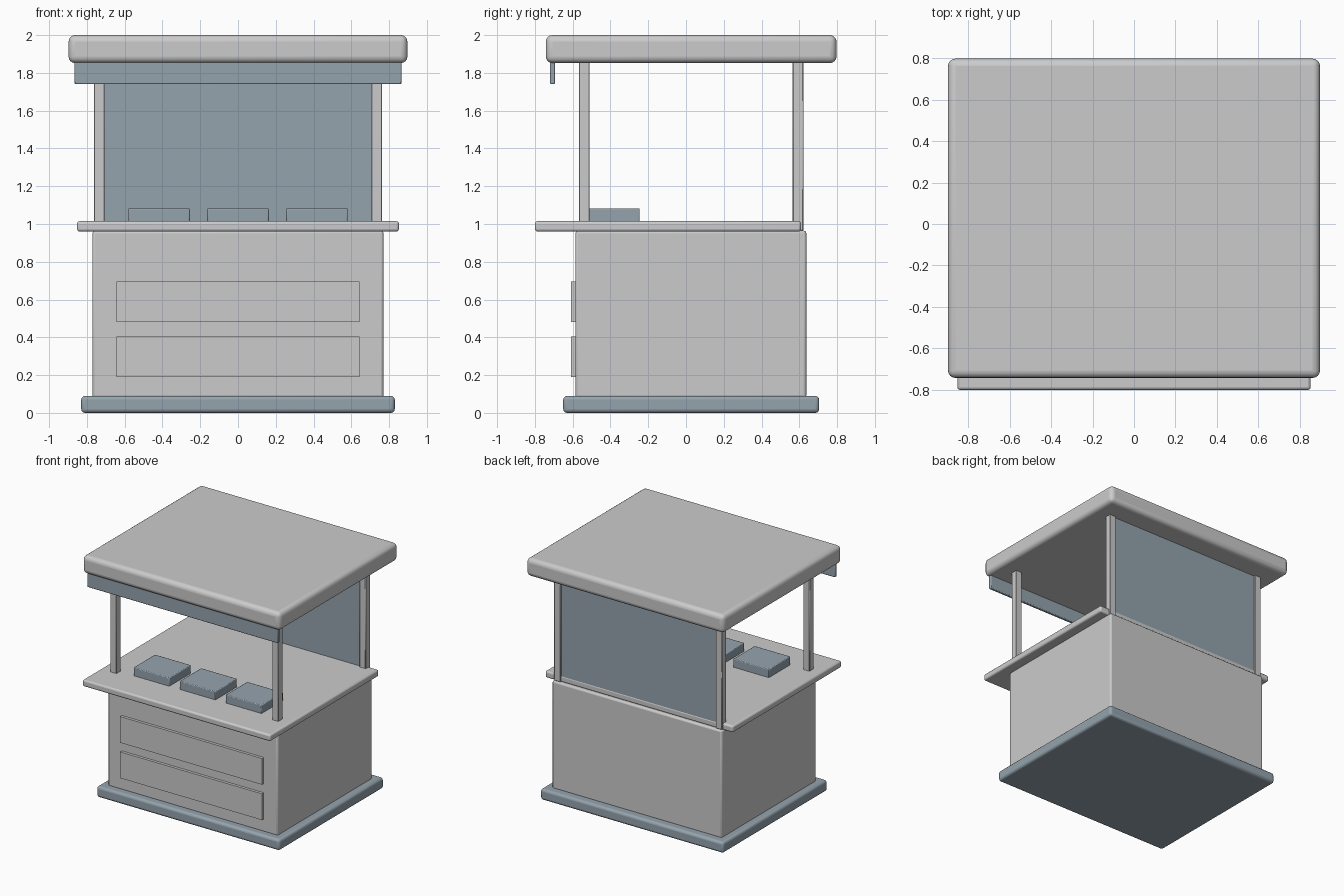
import bpy

if "Cube" in bpy.data.objects:
    bpy.data.objects.remove(bpy.data.objects["Cube"])

slate = bpy.data.materials.new("slate")
slate.diffuse_color = (0.30, 0.37, 0.42, 1)
slate.use_nodes = True
slate.node_tree.nodes["Principled BSDF"].inputs["Base Color"].default_value = slate.diffuse_color


def box(name, x, y, z, bevel=0.0, segments=3, mat=None):
    """Box from (min, max) ranges on each axis, with optional rounded edges."""
    ranges = (x, y, z)
    bpy.ops.mesh.primitive_cube_add(size=1, location=[(a + b) / 2 for a, b in ranges])
    ob = bpy.context.object
    ob.name = name
    ob.scale = [b - a for a, b in ranges]
    bpy.ops.object.transform_apply(location=False, rotation=False, scale=True)
    if mat:
        ob.data.materials.append(mat)
    if bevel:
        mod = ob.modifiers.new("rounding", 'BEVEL')
        mod.width = bevel
        mod.segments = segments
        bpy.ops.object.shade_smooth_by_angle()
    return ob


# Plinth and cabinet
box("base_plinth", (-0.83, 0.83), (-0.65, 0.705), (0, 0.09), 0.02, mat=slate)
box("cabinet_body", (-0.77, 0.77), (-0.585, 0.637), (0.08, 0.965), 0.014)

# Raised front panels
for i, z in enumerate((0.19, 0.48)):
    box(f"front_panel_{i + 1}", (-0.643, 0.643), (-0.608, -0.584), (z, z + 0.215))

# Counter top overhanging the front
box("counter_top", (-0.852, 0.852), (-0.80, 0.61), (0.96, 1.015), 0.014)

# Display trays on the counter
for i in (-1, 0, 1):
    cx = i * 0.418
    box(f"tray_{i + 2}", (cx - 0.163, cx + 0.163), (-0.525, -0.245), (1.01, 1.083),
        0.006, 2, slate)

# Corner posts
for side, sx in (("left", -1), ("right", 1)):
    x = sorted((sx * 0.706, sx * 0.763))
    box(f"front_post_{side}", x, (-0.567, -0.51), (0.99, 1.87), 0.004, 1)
    box(f"back_post_{side}", x, (0.565, 0.622), (0.965, 1.87), 0.004, 1)

# Back wall between the rear posts
box("back_wall", (-0.715, 0.715), (0.58, 0.608), (1.0, 1.87), mat=slate)

# Roof slab and hanging front valance
box("roof", (-0.897, 0.897), (-0.742, 0.797), (1.852, 2.0), 0.035, 4)
box("roof_valance", (-0.865, 0.865), (-0.72, -0.694), (1.74, 1.87), 0.006, 2, slate)
